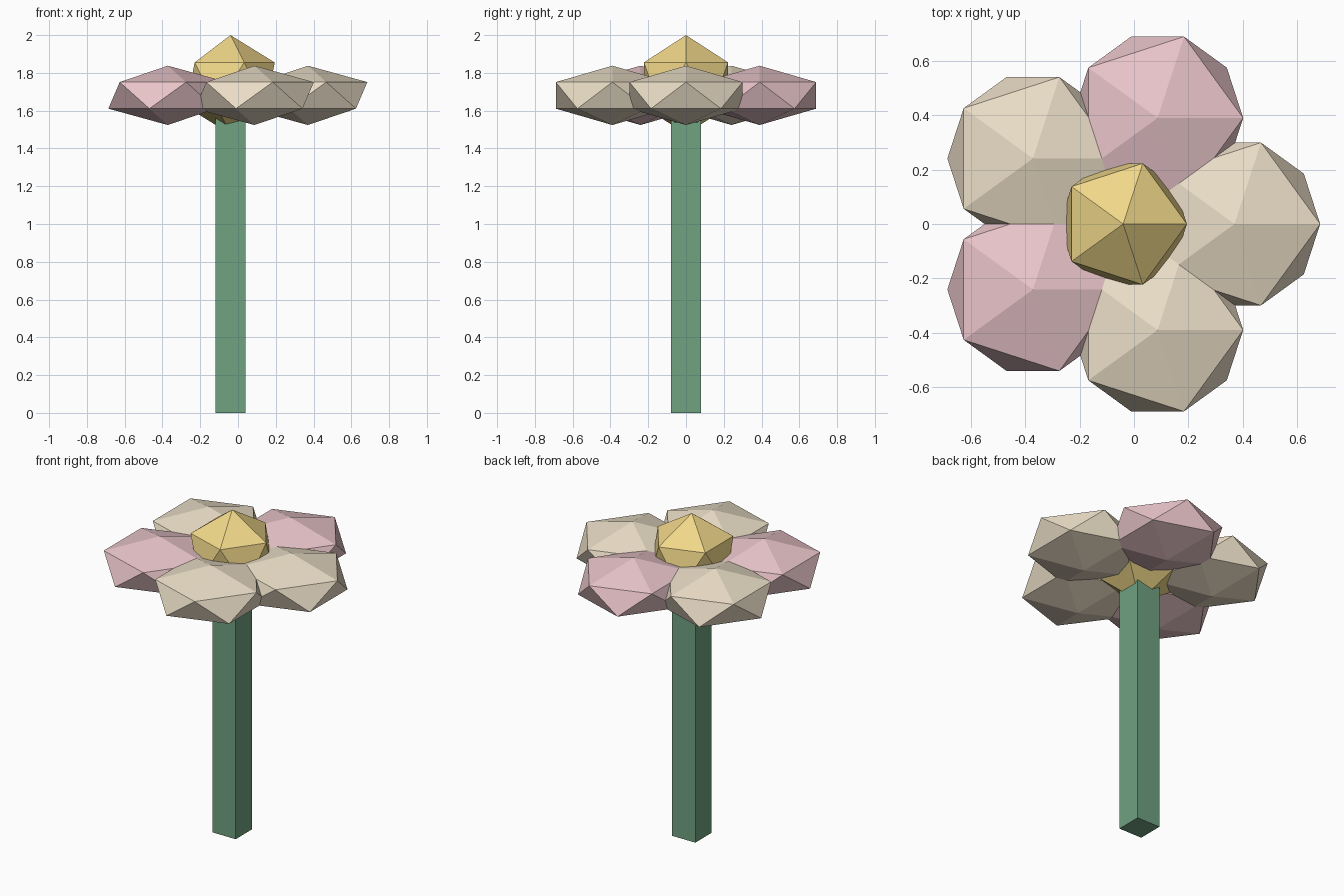
import bpy
from math import cos, sin, tau

if "Cube" in bpy.data.objects:
    bpy.data.objects.remove(bpy.data.objects["Cube"])

AXIS_X = -0.04  # flower axis


def material(name, rgb):
    m = bpy.data.materials.new(name)
    m.diffuse_color = (*rgb, 1)
    m.use_nodes = True
    m.node_tree.nodes["Principled BSDF"].inputs["Base Color"].default_value = m.diffuse_color
    return m


GREEN = material("stem_green", (0.16, 0.36, 0.22))
GOLD = material("centre_gold", (0.87, 0.68, 0.25))
CREAM = material("petal_cream", (0.83, 0.73, 0.57))
PINK = material("petal_pink", (0.82, 0.56, 0.59))


def finish(name, mat, scale):
    ob = bpy.context.object
    ob.name = name
    ob.scale = scale
    ob.data.materials.append(mat)


def ico(name, loc, radius, height, mat):
    bpy.ops.mesh.primitive_ico_sphere_add(subdivisions=1, radius=1, location=loc)
    finish(name, mat, (radius, radius, height))


# Square stem, its top buried in the flower centre
bpy.ops.mesh.primitive_cube_add(size=1, location=(AXIS_X, 0, 0.8))
finish("stem", GREEN, (0.16, 0.16, 1.6))

# Flower centre
ico("flower_centre", (AXIS_X, 0, 1.738), 0.262, 0.262, GOLD)

# Five flattened petals, alternating cream and pink
for i in range(5):
    a = tau * i / 5
    ico(f"petal_{i + 1}", (AXIS_X + 0.41 * cos(a), 0.41 * sin(a), 1.681),
        0.352, 0.157, PINK if i % 2 else CREAM)
